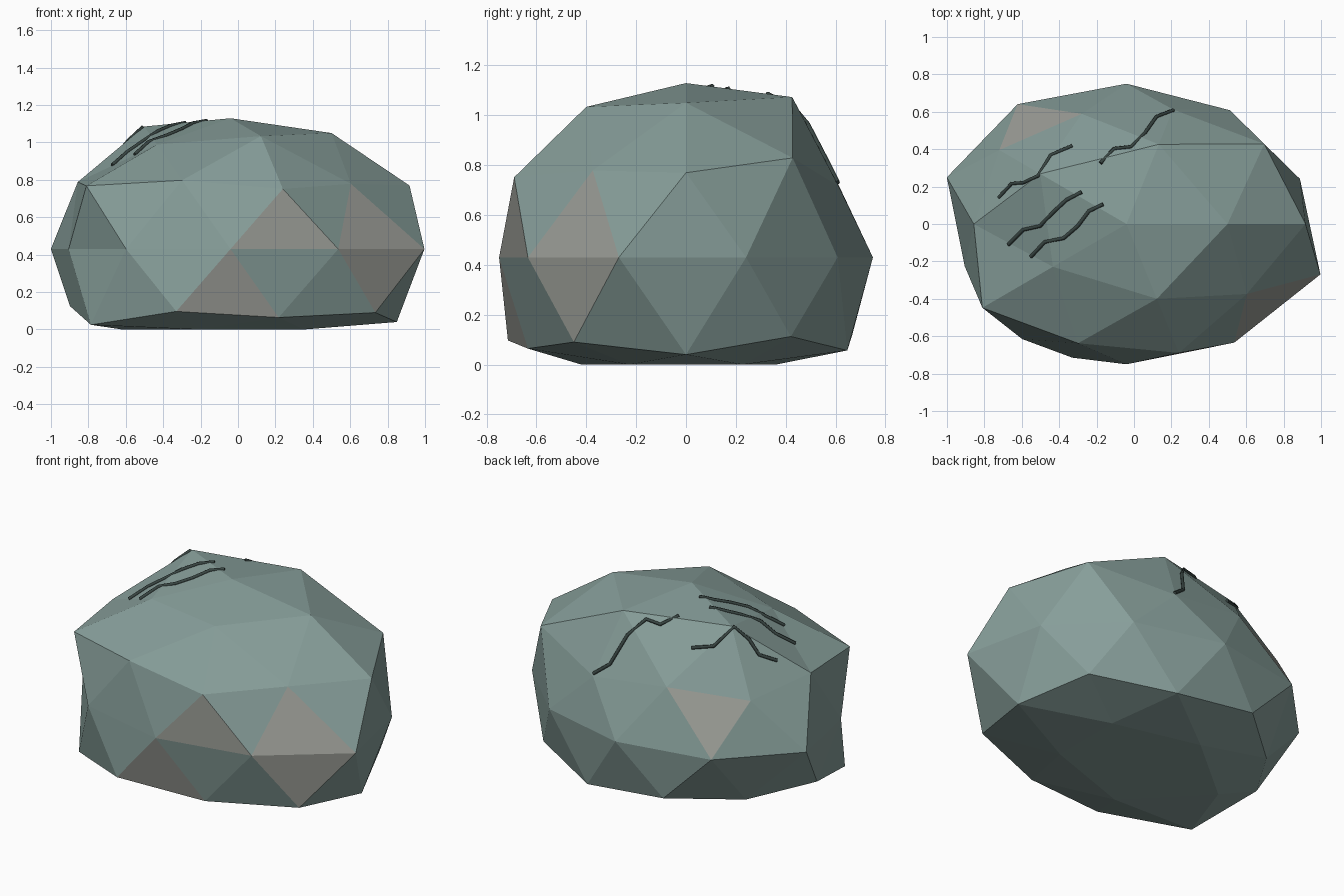
import bpy
from math import atan2, degrees
from mathutils import Vector

if "Cube" in bpy.data.objects:
    bpy.data.objects.remove(bpy.data.objects["Cube"])


def material(name, rgb):
    mat = bpy.data.materials.new(name)
    mat.diffuse_color = (*rgb, 1)
    mat.use_nodes = True
    mat.node_tree.nodes["Principled BSDF"].inputs["Base Color"].default_value = mat.diffuse_color
    return mat


STONE = material("stone", (0.24, 0.34, 0.32))
WARM = material("warm_stone", (0.32, 0.33, 0.30))
DARK = material("crack_dark", (0.04, 0.06, 0.055))

# Boulder: icosphere whose vertices are pushed in or out along their radius.
# Ring height -> (first angle, push factors counter-clockwise)
RINGS = {
    1.0: (0, [0.985]),
    0.9: (0, [1.027, 1.065, 1.085, 0.925, 1.0]),
    0.5: (36, [1.07, 0.91, 0.96, 0.985, 0.935]),
    0.4: (0, [1.07, 0.90, 0.94, 1.065, 1.013]),
    0.0: (18, [0.975, 0.94, 0.9375, 0.99, 1.01, 0.91, 0.95, 0.9375, 0.98, 1.09]),
    -0.4: (36, [1.0, 0.98, 0.96, 1.05, 1.07]),
    -0.5: (0, [1.045, 1.0, 0.91, 1.085, 0.98]),
    -0.9: (36, [0.92, 0.90, 1.10, 1.05, 0.92]),
    -1.0: (0, [1.0]),
}
CENTRE = Vector((-0.04, 0, 0.43))
SCALE = Vector((1.0, 0.8, 0.71))

bpy.ops.mesh.primitive_ico_sphere_add(subdivisions=2, radius=1)
boulder = bpy.context.object
boulder.name = "boulder"
mesh = boulder.data
for v in mesh.vertices:
    start, factors = RINGS[round(v.co.z, 1) + 0.0]
    step = 360 / len(factors)
    angle = degrees(atan2(v.co.y, v.co.x)) - start
    push = factors[round(angle / step) % len(factors)]
    v.co = CENTRE + v.co * SCALE * push
    v.co.z = max(v.co.z, 0)          # flat resting base
mesh.update()
mesh.shade_flat()

# Warmer facets, picked by the face nearest each point
mesh.materials.append(STONE)
mesh.materials.append(WARM)
for spot in [(0.25, -0.69, 0.54), (-0.05, -0.70, 0.19), (0.71, -0.43, 0.55),
             (0.75, -0.45, 0.32), (-0.54, 0.54, 0.73)]:
    face = min(mesh.polygons, key=lambda p: (p.center - Vector(spot)).length)
    face.material_index = 1


# Cracks: thin dark strands laid over the top of the boulder
def crack(name, points):
    curve = bpy.data.curves.new(name, "CURVE")
    curve.dimensions = "3D"
    curve.bevel_depth = 0.01
    curve.bevel_resolution = 1
    curve.use_fill_caps = True
    spline = curve.splines.new("POLY")
    spline.points.add(len(points) - 1)
    for p, (x, y) in zip(spline.points, points):
        hit, loc, normal, _ = boulder.ray_cast(Vector((x, y, 3)), Vector((0, 0, -1)))
        p.co = (*(loc + normal * 0.004), 1)
    curve.materials.append(DARK)
    bpy.context.collection.objects.link(bpy.data.objects.new(name, curve))


bpy.context.view_layer.update()
crack("crack_left", [(-0.72, 0.14), (-0.65, 0.215), (-0.585, 0.22),
                     (-0.51, 0.26), (-0.445, 0.365), (-0.33, 0.415)])
crack("crack_back", [(-0.18, 0.325), (-0.105, 0.40), (-0.015, 0.41),
                     (0.06, 0.485), (0.12, 0.57), (0.21, 0.605)])
crack("crack_middle", [(-0.67, -0.11), (-0.59, -0.03), (-0.50, -0.01),
                       (-0.425, 0.07), (-0.36, 0.13), (-0.28, 0.17)])
crack("crack_front", [(-0.55, -0.175), (-0.475, -0.095), (-0.375, -0.075),
                      (-0.30, -0.01), (-0.24, 0.07), (-0.165, 0.105)])
